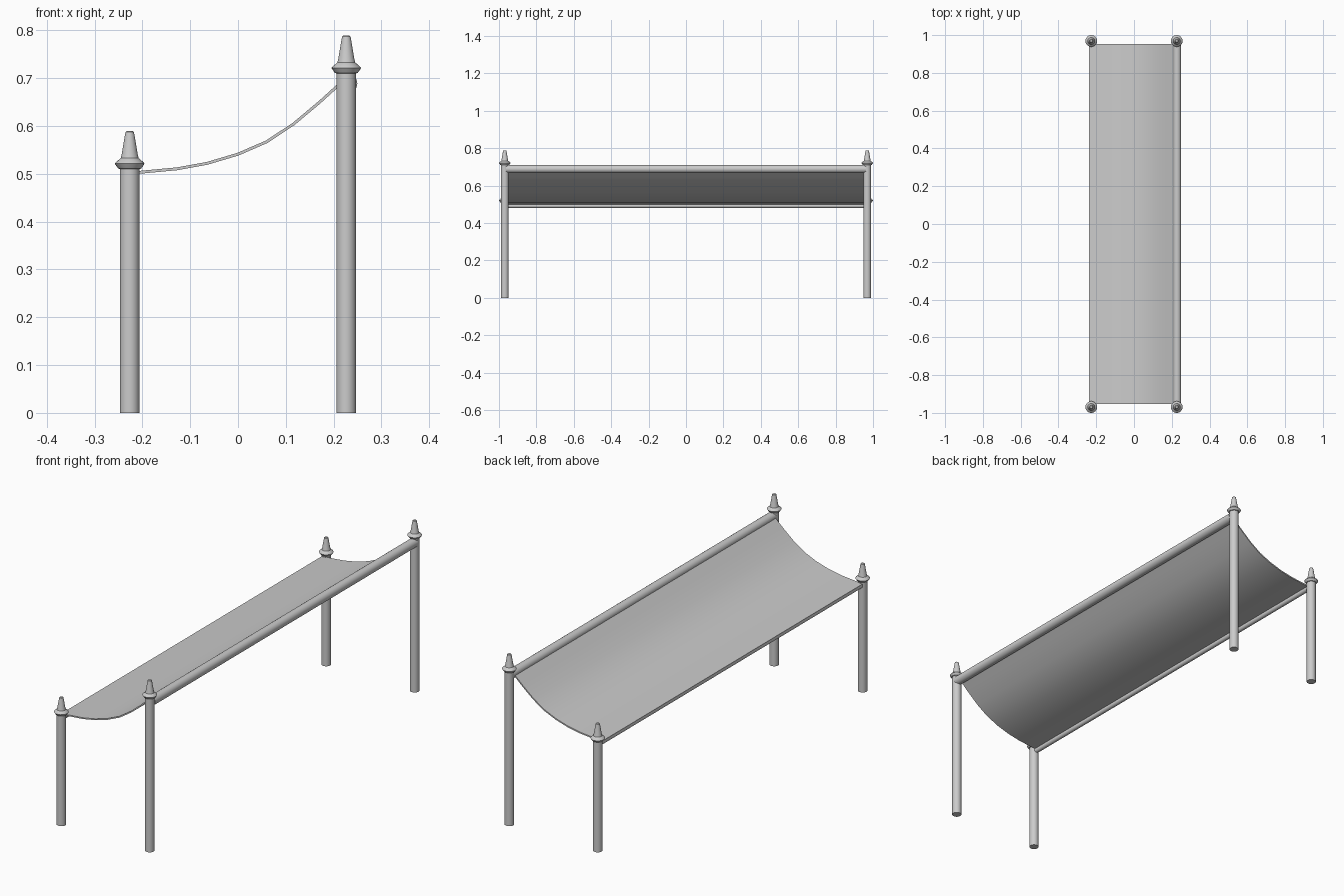
import bpy, bmesh, math
from mathutils import Matrix

if "Cube" in bpy.data.objects:
    bpy.data.objects.remove(bpy.data.objects["Cube"])

PX, PY = 0.2265, 0.969      # post centres
R = 0.0205                  # post radius


def finish(name, bm, angle=35):
    bmesh.ops.recalc_face_normals(bm, faces=bm.faces)
    me = bpy.data.meshes.new(name)
    bm.to_mesh(me)
    bm.free()
    ob = bpy.data.objects.new(name, me)
    bpy.context.collection.objects.link(ob)
    bpy.ops.object.select_all(action='DESELECT')
    ob.select_set(True)
    bpy.context.view_layer.objects.active = ob
    bpy.ops.object.shade_smooth_by_angle(angle=math.radians(angle))
    return ob


def lathe(name, profile, loc, n=24):
    """Closed turned part from (radius, z) pairs."""
    bm = bmesh.new()
    rings = [[bm.verts.new((loc[0] + r * math.cos(2 * math.pi * i / n),
                            loc[1] + r * math.sin(2 * math.pi * i / n), z))
              for i in range(n)] for r, z in profile]
    for a, b in zip(rings, rings[1:]):
        for i in range(n):
            j = (i + 1) % n
            bm.faces.new((a[i], a[j], b[j], b[i]))
    bm.faces.new(rings[0])
    bm.faces.new(rings[-1])
    return finish(name, bm)


def rail(name, x, z, r):
    bm = bmesh.new()
    bmesh.ops.create_cone(bm, cap_ends=True, segments=24, radius1=r, radius2=r,
                          depth=2 * 0.962,
                          matrix=Matrix.Translation((x, 0, z)) @ Matrix.Rotation(math.pi / 2, 4, 'X'))
    return finish(name, bm)


# Posts with turned finials: short pair on the left, tall pair on the right
for side, x, top in (("low", -PX, 0.51), ("high", PX, 0.71)):
    for end, y in (("front", -PY), ("back", PY)):
        lathe(f"{side}_{end}_post", [(R, 0), (R, top + 0.002)], (x, y))
        lathe(f"{side}_{end}_finial",
              [(0.0205, top), (0.024, top + 0.001), (0.029, top + 0.008), (0.031, top + 0.011),
               (0.029, top + 0.014), (0.022, top + 0.020), (0.0188, top + 0.0225),
               (0.0165, top + 0.032), (0.0100, top + 0.071), (0.0088, top + 0.077),
               (0.0065, top + 0.079)], (x, y))

# Long rails
rail("high_rail", 0.2283, 0.689, 0.0212)
rail("low_rail", -0.2265, 0.492, 0.0115)

# Sagging cloth stretched between the rails
curve = [(-0.238, 0.500), (-0.207, 0.503), (-0.127, 0.5105), (-0.064, 0.522), (0.0, 0.541),
         (0.060, 0.567), (0.116, 0.604), (0.171, 0.650), (0.215, 0.690)]
T = 0.003                   # half thickness
bm = bmesh.new()
loops = []
for y in (-0.953, 0.953):
    up, low = [], []
    for i, (x, z) in enumerate(curve):
        a, b = curve[max(i - 1, 0)], curve[min(i + 1, len(curve) - 1)]
        dx, dz = b[0] - a[0], b[1] - a[1]
        k = T / math.hypot(dx, dz)
        up.append(bm.verts.new((x - dz * k, y, z + dx * k)))
        low.append(bm.verts.new((x + dz * k, y, z - dx * k)))
    for i in range(len(curve) - 1):
        bm.faces.new((up[i], up[i + 1], low[i + 1], low[i]))
    loops.append(up + low[::-1])
a, b = loops
for i in range(len(a)):
    j = (i + 1) % len(a)
    bm.faces.new((a[i], a[j], b[j], b[i]))
finish("cloth_sling", bm)
